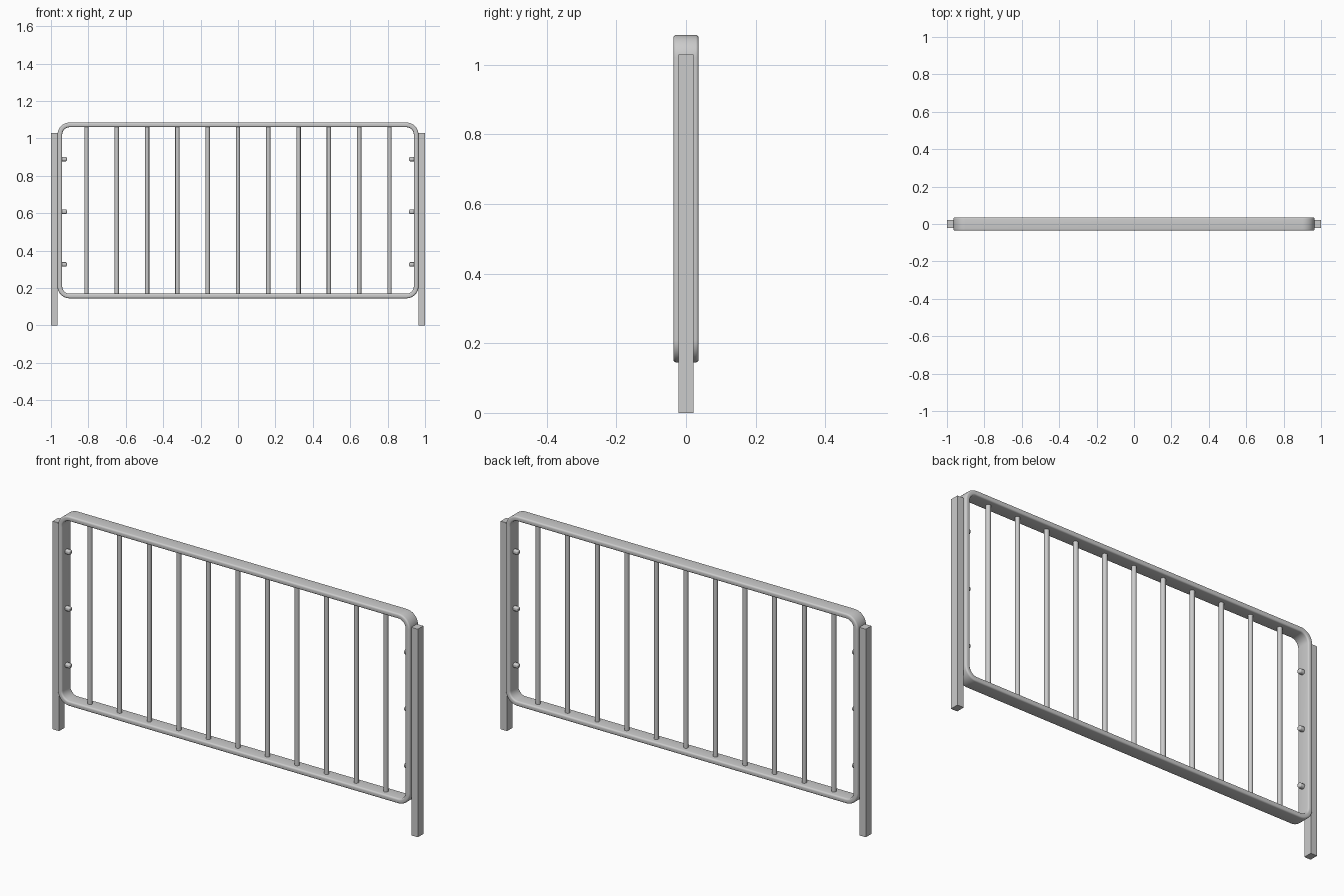
import bpy, bmesh
from math import sin, cos, pi, radians

if "Cube" in bpy.data.objects:
    bpy.data.objects.remove(bpy.data.objects["Cube"])

def finish(bm, name, smooth=True):
    bmesh.ops.recalc_face_normals(bm, faces=bm.faces)
    me = bpy.data.meshes.new(name)
    bm.to_mesh(me)
    bm.free()
    ob = bpy.data.objects.new(name, me)
    bpy.context.collection.objects.link(ob)
    if smooth:
        bpy.ops.object.select_all(action='DESELECT')
        ob.select_set(True)
        bpy.context.view_layer.objects.active = ob
        bpy.ops.object.shade_smooth_by_angle(angle=radians(35))
    return ob

def rounded_rect(hw, hh, r, steps):
    """Points of a rounded rectangle, each with its outward normal."""
    pts = []
    for k, (sx, sy) in enumerate([(1, 1), (-1, 1), (-1, -1), (1, -1)]):
        for i in range(steps + 1):
            a = (k + i / steps) * pi / 2
            n = (cos(a), sin(a))
            pts.append((sx * (hw - r) + r * n[0], sy * (hh - r) + r * n[1], n))
    return pts

def cylinder(name, radius, length, segments=16):
    bm = bmesh.new()
    bmesh.ops.create_cone(bm, cap_ends=True, segments=segments,
                          radius1=radius, radius2=radius, depth=length)
    return finish(bm, name)

# Tube frame: flat rounded section swept around a rounded rectangle
T, D, ZC = 0.0125, 0.036, 0.615
path = rounded_rect(0.965 - T, 0.47 - T, 0.052, 10)
section = rounded_rect(T, D, 0.008, 4)
bm = bmesh.new()
rings = [[bm.verts.new((x + n[0] * u, v, ZC + z + n[1] * u)) for u, v, _ in section]
         for x, z, n in path]
for a, b in zip(rings, rings[1:] + rings[:1]):
    for i in range(len(section)):
        j = (i + 1) % len(section)
        bm.faces.new((a[i], a[j], b[j], b[i]))
finish(bm, "frame")

# Vertical bars
for i in range(11):
    bar = cylinder(f"bar_{i + 1}", 0.0115, 0.91)
    bar.location = ((i - 5) * 0.162, 0, ZC)

for side, s in (("left", -1), ("right", 1)):
    # Square end posts
    bm = bmesh.new()
    bmesh.ops.create_cube(bm, size=1)
    bmesh.ops.scale(bm, vec=(0.035, 0.043, 1.03), verts=bm.verts)
    post = finish(bm, f"{side}_post", smooth=False)
    post.location = (s * 0.9825, 0, 0.515)
    # Bolts fixing the frame to the post
    for i, z in enumerate((0.327, 0.608, 0.889)):
        bolt = cylinder(f"{side}_bolt_{i + 1}", 0.0125, 0.03, 12)
        bolt.rotation_euler = (0, pi / 2, 0)
        bolt.location = (s * 0.93, 0, z)
        bev = bolt.modifiers.new("rounding", 'BEVEL')
        bev.width, bev.segments = 0.006, 2
